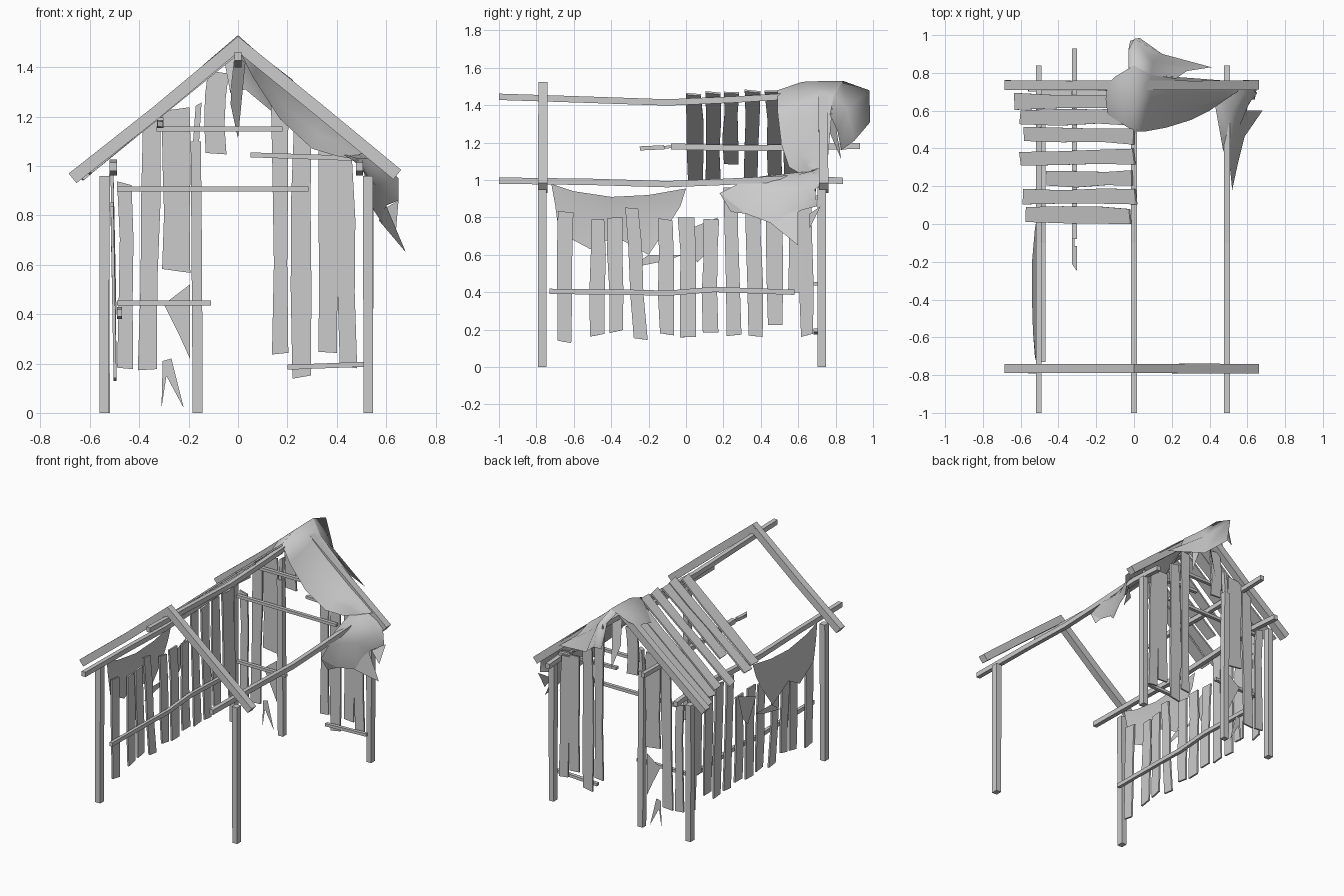
import bpy, bmesh, random
from mathutils import Vector as V

random.seed(4)
X, Y, Z = V((1, 0, 0)), V((0, 1, 0)), V((0, 0, 1))


def make(name, bm):
    bmesh.ops.recalc_face_normals(bm, faces=bm.faces)
    me = bpy.data.meshes.new(name)
    bm.to_mesh(me)
    bm.free()
    ob = bpy.data.objects.new(name, me)
    bpy.context.collection.objects.link(ob)
    return ob


def timber(name, pts, w, t, side, rough=0.0, ragged=0.0):
    """Rectangular section (w along side, t across) swept along pts."""
    pts = [V(p) for p in pts]
    bm = bmesh.new()
    axis = (pts[-1] - pts[0]).normalized()
    side = (side - axis * side.dot(axis)).normalized()
    up = axis.cross(side)
    rings = []
    for i, p in enumerate(pts):
        end = i in (0, len(pts) - 1)
        a = -w / 2 + random.uniform(-rough, rough)
        b = w / 2 + random.uniform(-rough, rough)
        ea = random.uniform(-ragged, ragged) if end else 0
        off = [(a, -t / 2, ea), (b, -t / 2, -ea), (b, t / 2, -ea), (a, t / 2, ea)]
        rings.append([bm.verts.new(p + side * u + up * v + axis * e) for u, v, e in off])
    for r, s in zip(rings, rings[1:]):
        for k in range(4):
            bm.faces.new((r[k], r[(k + 1) % 4], s[(k + 1) % 4], s[k]))
    bm.faces.new(rings[0])
    bm.faces.new(rings[-1])
    return make(name, bm)


def board(name, p, q, w, side, t=0.012):
    p, q = V(p), V(q)
    return timber(name, [p, p.lerp(q, 0.35), p.lerp(q, 0.7), q], w, t, side, 0.007, 0.008)


def cloth(name, rows):
    """Sheet lofted between rows of equal length, shaded smooth."""
    bm = bmesh.new()
    g = [[bm.verts.new(p) for p in r] for r in rows]
    for r, s in zip(g, g[1:]):
        for i in range(len(r) - 1):
            bm.faces.new((r[i], r[i + 1], s[i + 1], s[i]))
    for f in bm.faces:
        f.smooth = True
    return make(name, bm)


def scrap(name, pts):
    bm = bmesh.new()
    bm.faces.new([bm.verts.new(p) for p in pts])
    return make(name, bm)


# Corner posts and door post
for n, x, y in (("front_left", -.54, -.768), ("front_right", .528, -.768),
                ("back_left", -.54, .725), ("back_right", .528, .725)):
    timber(n + "_post", [(x, y, 0), (x, y, .5), (x, y, .96)], .04, .045, X, .002)
timber("door_post", [(-.165, .725, 0), (-.167, .725, .6), (-.172, .725, 1.1)], .04, .04, X, .002)
timber("door_post_tip", [(-.17, .725, 1.09), (-.158, .725, 1.25)], .025, .03, X, .004, .02)

# Rafters, front and back
for n, y in (("front", -.765), ("back", .735)):
    timber(n + "_left_rafter", [(.015, y, 1.505), (-.33, y, 1.218), (-.67, y, .95)], .05, .05, Y, .002)
    timber(n + "_right_rafter", [(-.015, y, 1.505), (.33, y, 1.225), (.645, y, .965)], .05, .05, Y, .002)

# Sagging purlins
timber("ridge_purlin", [(0, -1, 1.445), (0, -.6, 1.432), (0, -.1, 1.415), (0, .25, 1.43), (0, .5, 1.445), (0, .95, 1.45)], .03, .034, X)
for n, x in (("left", -.505), ("right", .492)):
    timber(n + "_eave_purlin", [(x, -1, .997), (x, -.5, .99), (x, -.1, .978), (x, .2, .99), (x, .6, 1.01), (x, .84, .995)], .03, .034, X)
timber("mid_purlin", [(-.315, -.08, 1.18), (-.315, .3, 1.17), (-.315, .93, 1.182)], .028, .032, X)
timber("mid_purlin_splinter", [(-.322, -.2, 1.172), (-.322, -.07, 1.178)], .012, .014, X)
timber("mid_purlin_stub", [(-.315, -.23, 1.17), (-.315, -.12, 1.175)], .024, .022, X, 0, .02)

# Left wall rail and back wall rails
timber("left_wall_rail", [(-.48, -.73, .405), (-.48, -.3, .4), (-.48, -.1, .395), (-.48, .15, .415), (-.48, .58, .4)], .022, .028, X)
for i, (a, b, z, d) in enumerate(((-.33, .18, 1.15, 0), (.05, .5, 1.045, -.015), (-.49, .285, .907, 0),
                                  (-.49, -.11, .445, 0), (.2, .52, .185, .012))):
    timber(f"back_rail_{i}", [(a, .695, z), (b, .695, z + d)], .024, .02, Y)

# Left wall planks: y bottom, y top, z bottom, z top, width
left = [(-.655, -.645, .135, .83, .075), (-.475, -.47, .17, .79, .075), (-.375, -.38, .19, .8, .075),
        (-.24, -.29, .15, .85, .07), (-.1, -.11, .175, .79, .085), (.015, .005, .16, .8, .085),
        (.13, .13, .185, .79, .08), (.255, .235, .17, .96, .08), (.375, .36, .165, .96, .08),
        (.475, .475, .225, .97, .085), (.65, .63, .17, .97, .065), (.58, .58, .4, .97, .07)]
for i, (y0, y1, z0, z1, w) in enumerate(left):
    board(f"left_wall_plank_{i}", (-.498, y0, z0), (-.51, y1, z1), w, Y)

# Back wall planks: x bottom, x top, z bottom, z top, width
back = [(-.37, -.35, .175, 1.18, .075), (-.25, -.25, .575, 1.23, .11), (-.455, -.455, .18, .93, .06),
        (-.095, -.085, 1.05, 1.38, .085), (.175, .165, .24, 1.28, .065), (.26, .26, .145, 1.16, .08),
        (.36, .36, .245, 1.06, .075), (.45, .425, .185, 1.04, .075)]
for i, (x0, x1, z0, z1, w) in enumerate(back):
    board(f"back_wall_plank_{i}", (x0, .722, z0), (x1, .722, z1), w, X)

# Split remains of a broken back plank
scrap("broken_plank_low", [(-.31, .715, .02), (-.305, .715, .21), (-.27, .715, .22), (-.22, .715, .02), (-.29, .715, .15)])
scrap("broken_plank_high", [(-.3, .715, .44), (-.195, .715, .52), (-.195, .715, .22), (-.24, .715, .32)])

# Roof planks on the left slope: y, x outer, x inner
roof = [(.045, -.57, -.02), (.14, -.585, .01), (.24, -.46, -.01), (.355, -.6, 0), (.465, -.58, 0),
        (.565, -.6, -.01), (.65, -.63, 0)]
for i, (y, a, b) in enumerate(roof):
    board(f"roof_plank_{i}", (a, y + random.uniform(-.01, .01), 1.475 + .84 * a), (b, y, 1.475 - .84 * abs(b)), .078, Y)

# Torn cloth hanging from the left eave
cloth("left_wall_cloth", [
    [(-.52, -.72, .98), (-.52, -.6, .94), (-.52, -.4, .91), (-.52, -.2, .92), (-.52, 0, .955)],
    [(-.525, -.7, .87), (-.535, -.57, .82), (-.54, -.4, .8), (-.54, -.2, .82), (-.525, -.03, .86)],
    [(-.52, -.68, .72), (-.53, -.51, .63), (-.535, -.38, .7), (-.535, -.2, .6), (-.52, -.1, .75)]])
scrap("left_wall_scrap_0", [(-.525, -.03, .72), (-.525, .17, .8), (-.525, .12, .62), (-.525, .06, .56)])
scrap("left_wall_scrap_1", [(-.525, -.2, .6), (-.525, -.02, .6), (-.525, -.1, .57), (-.525, -.3, .53)])

# Torn cloth over the ridge, sagging into the right slope
cloth("roof_cloth", [
    [(-.14, .58, 1.37), (-.15, .66, 1.4), (-.14, .74, 1.41), (-.1, .78, 1.44)],
    [(0, .49, 1.48), (0, .62, 1.525), (0, .75, 1.53), (0, .84, 1.53)],
    [(.06, .49, 1.36), (.08, .6, 1.41), (.09, .72, 1.45), (.09, .79, 1.45)],
    [(.17, .51, 1.19), (.19, .6, 1.24), (.2, .7, 1.34), (.2, .78, 1.36)],
    [(.3, .55, 1.07), (.32, .61, 1.13), (.34, .69, 1.22), (.34, .77, 1.24)],
    [(.4, .6, 1.04), (.43, .64, 1.08), (.46, .69, 1.13), (.47, .76, 1.13)],
    [(.46, .67, 1.03), (.5, .67, 1.05), (.55, .7, 1.06), (.57, .76, 1.05)]])
cloth("roof_cloth_back_flap", [
    [(-.03, .8, 1.5), (0, .84, 1.53), (.09, .79, 1.45), (.22, .77, 1.35)],
    [(-.03, .92, 1.47), (.0, .98, 1.48), (.1, .86, 1.38), (.28, .81, 1.26)],
    [(-.02, .97, 1.3), (.03, .985, 1.31), (.15, .9, 1.21), (.41, .83, 1.16)]])
scrap("roof_cloth_tail", [(-.02, .74, 1.45), (.03, .78, 1.42), (.0, .83, 1.11), (-.03, .77, 1.25)])
scrap("ridge_tatter", [(-.06, .6, 1.45), (-.01, .58, 1.47), (-.03, .56, 1.29)])

# Torn cloth draped over the right eave
cloth("right_eave_cloth", [
    [(.42, .68, 1.05), (.44, .67, 1.045), (.47, .68, 1.05), (.5, .7, 1.06), (.53, .73, 1.06)],
    [(.47, .4, 1.02), (.49, .5, 1.03), (.52, .6, 1.03), (.57, .68, 1.03), (.6, .75, 1.0)],
    [(.51, .28, .98), (.53, .42, .95), (.56, .52, .92), (.61, .64, .94), (.65, .69, .95)],
    [(.52, .18, .93), (.55, .32, .82), (.59, .48, .76), (.6, .62, .84), (.65, .7, .86)]])
scrap("right_eave_tatter", [(.57, .44, .78), (.6, .6, .84), (.68, .6, .65)])
scrap("right_eave_tip", [(.51, .28, .98), (.52, .18, .93), (.55, .32, .82), (.53, .24, .83)])
scrap("right_eave_corner", [(.58, .66, .82), (.65, .72, .86), (.64, .66, .74)])
